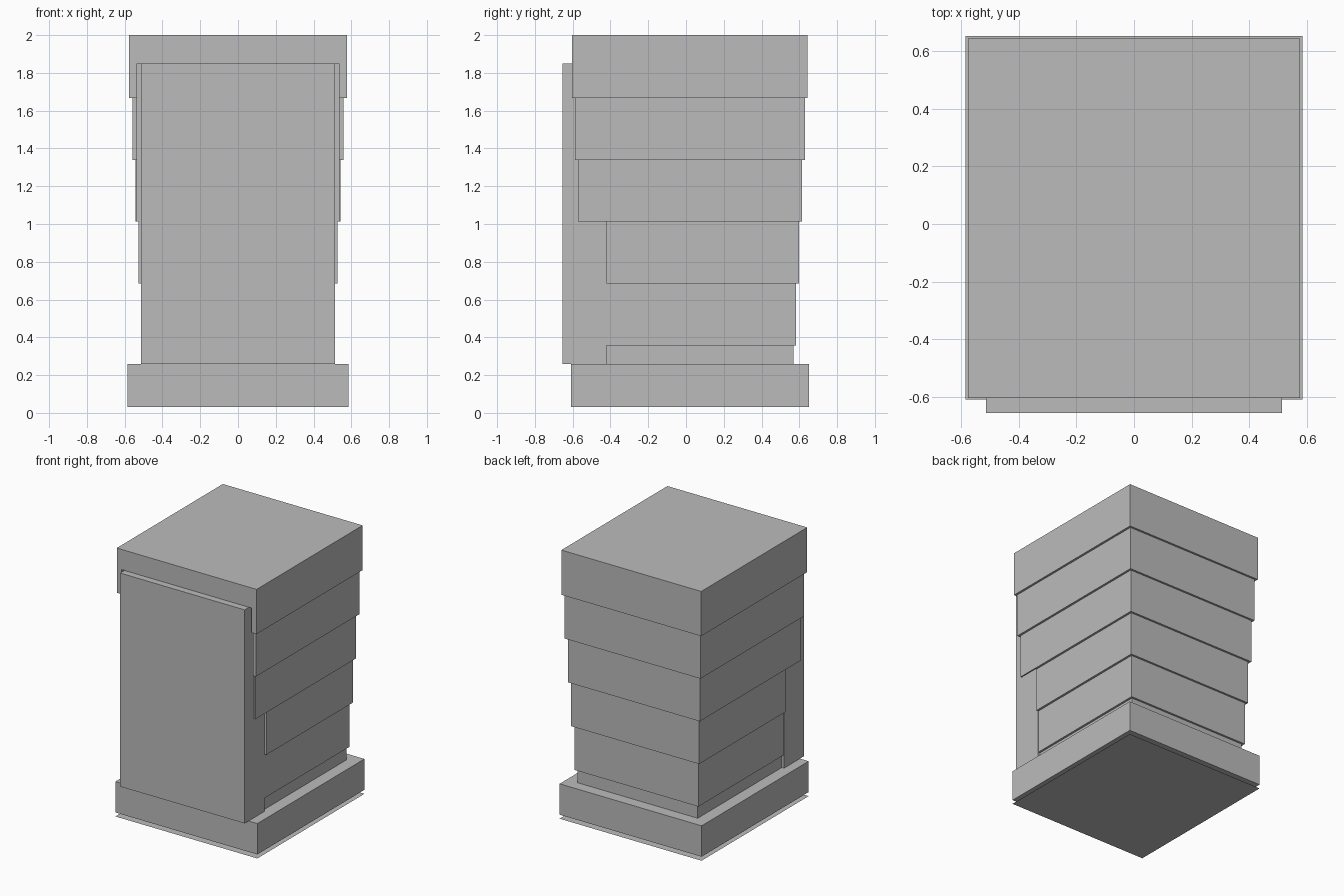
import bpy

if "Cube" in bpy.data.objects:
    bpy.data.objects.remove(bpy.data.objects["Cube"])

grey = bpy.data.materials.new("plain grey")
grey.diffuse_color = (0.5, 0.5, 0.5, 1)
grey.use_nodes = True
grey.node_tree.nodes["Principled BSDF"].inputs["Base Color"].default_value = grey.diffuse_color


def box(name, x, y0, y1, z0, z1):
    """Box of half width x, spanning y0..y1 and z0..z1."""
    bpy.ops.mesh.primitive_cube_add(size=1, location=(0, (y0 + y1) / 2, (z0 + z1) / 2))
    ob = bpy.context.object
    ob.name = name
    ob.scale = (2 * x, y1 - y0, z1 - z0)
    bpy.ops.object.transform_apply(location=True, rotation=False, scale=True)
    ob.data.materials.append(grey)
    return ob


# Ground sheet and plinth
bpy.ops.mesh.primitive_plane_add(size=1, location=(0, 0.022, 0))
sheet = bpy.context.object
sheet.name = "ground_sheet"
sheet.scale = (1.17, 1.26, 1)
sheet.data.materials.append(grey)
box("plinth", 0.585, -0.608, 0.652, 0.03, 0.26)

# Doorway recess that is cut out of the front of the tiers
DOOR_BACK, DOOR_TOP, RECESS = -0.42, 1.85, 0.535
cutter = box("doorway_cutter", RECESS, -0.8, DOOR_BACK, 0.2, DOOR_TOP)
cutter.hide_render = True
cutter.hide_viewport = True

# Tiers, each a little narrower than the one above
levels = [2.0, 1.667, 1.34, 1.012, 0.684, 0.357, 0.26]
for i in range(6):
    half = 0.576 - 0.0163 * i
    front = -0.604 + 0.0155 * i if half > RECESS else DOOR_BACK
    tier = box(f"tier_{i + 1}", half, front, 0.644 - 0.0152 * i, levels[i + 1], levels[i])
    if half > RECESS:
        cut = tier.modifiers.new("doorway", "BOOLEAN")
        cut.operation = "DIFFERENCE"
        cut.solver = "EXACT"
        cut.object = cutter

# Door block standing in the recess
box("door", 0.513, -0.655, DOOR_BACK, 0.26, DOOR_TOP)
